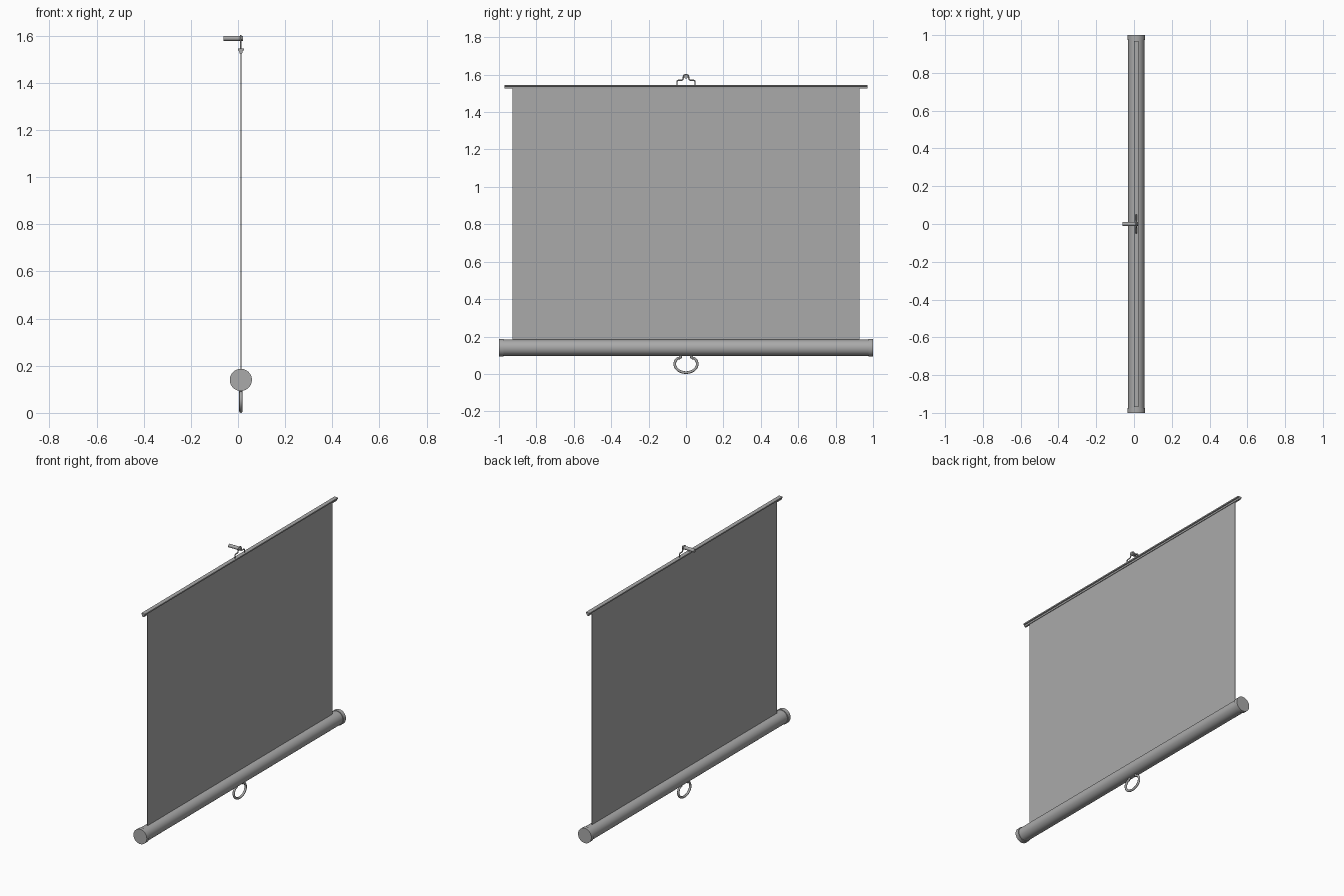
import bpy, bmesh, math
from mathutils import Matrix, Vector

cube = bpy.data.objects.get("Cube")
if cube:
    bpy.data.objects.remove(cube)

grey = bpy.data.materials.new("plain grey")
grey.use_nodes = True
grey.diffuse_color = (0.4, 0.4, 0.4, 1)
grey.node_tree.nodes["Principled BSDF"].inputs["Base Color"].default_value = (0.4, 0.4, 0.4, 1)

CX = 0.012       # plane of the screen
TUBE_Z = 0.14    # axis of the roller tube


def finish(name, bm, smooth=True):
    bmesh.ops.recalc_face_normals(bm, faces=bm.faces)
    mesh = bpy.data.meshes.new(name)
    bm.to_mesh(mesh)
    bm.free()
    mesh.materials.append(grey)
    obj = bpy.data.objects.new(name, mesh)
    bpy.context.collection.objects.link(obj)
    if smooth:
        bpy.ops.object.select_all(action='DESELECT')
        obj.select_set(True)
        bpy.context.view_layer.objects.active = obj
        bpy.ops.object.shade_smooth_by_angle(angle=math.radians(35))
    return obj


def cylinder(name, radius, length, centre, axis, sides=40):
    bm = bmesh.new()
    turn = Vector((0, 0, 1)).rotation_difference(Vector(axis)).to_matrix().to_4x4()
    bmesh.ops.create_cone(bm, cap_ends=True, segments=sides, radius1=radius, radius2=radius,
                          depth=length, matrix=Matrix.Translation(centre) @ turn)
    return finish(name, bm)


def extrude_y(name, profile, half):
    """Extrude an x-z outline along y, centred on y = 0."""
    bm = bmesh.new()
    face = bm.faces.new([bm.verts.new((CX + x, -half, z)) for x, z in profile])
    new = bmesh.ops.extrude_face_region(bm, geom=[face])["geom"]
    bmesh.ops.translate(bm, vec=(0, 2 * half, 0),
                        verts=[v for v in new if isinstance(v, bmesh.types.BMVert)])
    return finish(name, bm, smooth=False)


def wire(name, path, radius, sides=10):
    """Sweep a round section along a path of (y, z) points in the screen plane."""
    bm = bmesh.new()
    pts = [Vector((CX, y, z)) for y, z in path]
    rings = []
    for i, p in enumerate(pts):
        t = (pts[min(i + 1, len(pts) - 1)] - pts[max(i - 1, 0)]).normalized()
        side = t.cross(Vector((1, 0, 0)))
        angles = [2 * math.pi * k / sides for k in range(sides)]
        rings.append([bm.verts.new(p + radius * (math.cos(a) * side + Vector((math.sin(a), 0, 0))))
                      for a in angles])
    for a, b in zip(rings, rings[1:]):
        for k in range(sides):
            n = (k + 1) % sides
            bm.faces.new((a[k], a[n], b[n], b[k]))
    bm.faces.new(rings[0])
    bm.faces.new(rings[-1])
    return finish(name, bm)


def arc(cy, cz, ry, rz, start, end, steps):
    angles = [math.radians(start + (end - start) * i / steps) for i in range(steps + 1)]
    return [(cy + ry * math.cos(a), cz + rz * math.sin(a)) for a in angles]


def mirrored(half):
    """Complete a path that starts at its +y end and stops at y = 0."""
    return half + [(-y, z) for y, z in reversed(half[:-1])]


# Roller tube with slightly larger end caps
cylinder("roller_tube", 0.043, 1.96, (CX, 0, TUBE_Z), (0, 1, 0))
for label, s in (("front", -1), ("back", 1)):
    cylinder(label + "_end_cap", 0.047, 0.025, (CX, s * 0.9875, TUBE_Z), (0, 1, 0))

# Screen sheet
extrude_y("screen_sheet", [(-0.002, TUBE_Z), (0.002, TUBE_Z), (0.002, 1.53), (-0.002, 1.53)], 0.928)

# Top rail: a wide upper lip over a narrower grip
right_side = [(0.006, 1.526), (0.007, 1.536), (0.013, 1.538), (0.013, 1.546)]
extrude_y("top_rail", right_side + [(-x, z) for x, z in reversed(right_side)], 0.97)

# Hanger wire: feet on the rail, shoulders, and a loop over the peg
hanger = [(0.048, 1.54), (0.048, 1.558)]
hanger += arc(0.039, 1.561, 0.009, 0.009, 10, 90, 4)
hanger += arc(0.025, 1.579, 0.009, 0.009, 270, 190, 4)
hanger += arc(0, 1.588, 0.014, 0.013, 0, 90, 8)
wire("hanger_wire", mirrored(hanger), 0.0035)

# Peg that the hanger loop rests on
cylinder("hanging_peg", 0.0105, 0.084, (-0.02, 0, 1.589), (1, 0, 0), 24)

# Pull handle: an open oval with two short upright ends
handle = [(0.028, 0.105), (0.028, 0.088), (0.034, 0.085)]
handle += arc(0, 0.053, 0.060, 0.046, 43, -90, 24)
wire("pull_handle", mirrored(handle), 0.007, 12)
